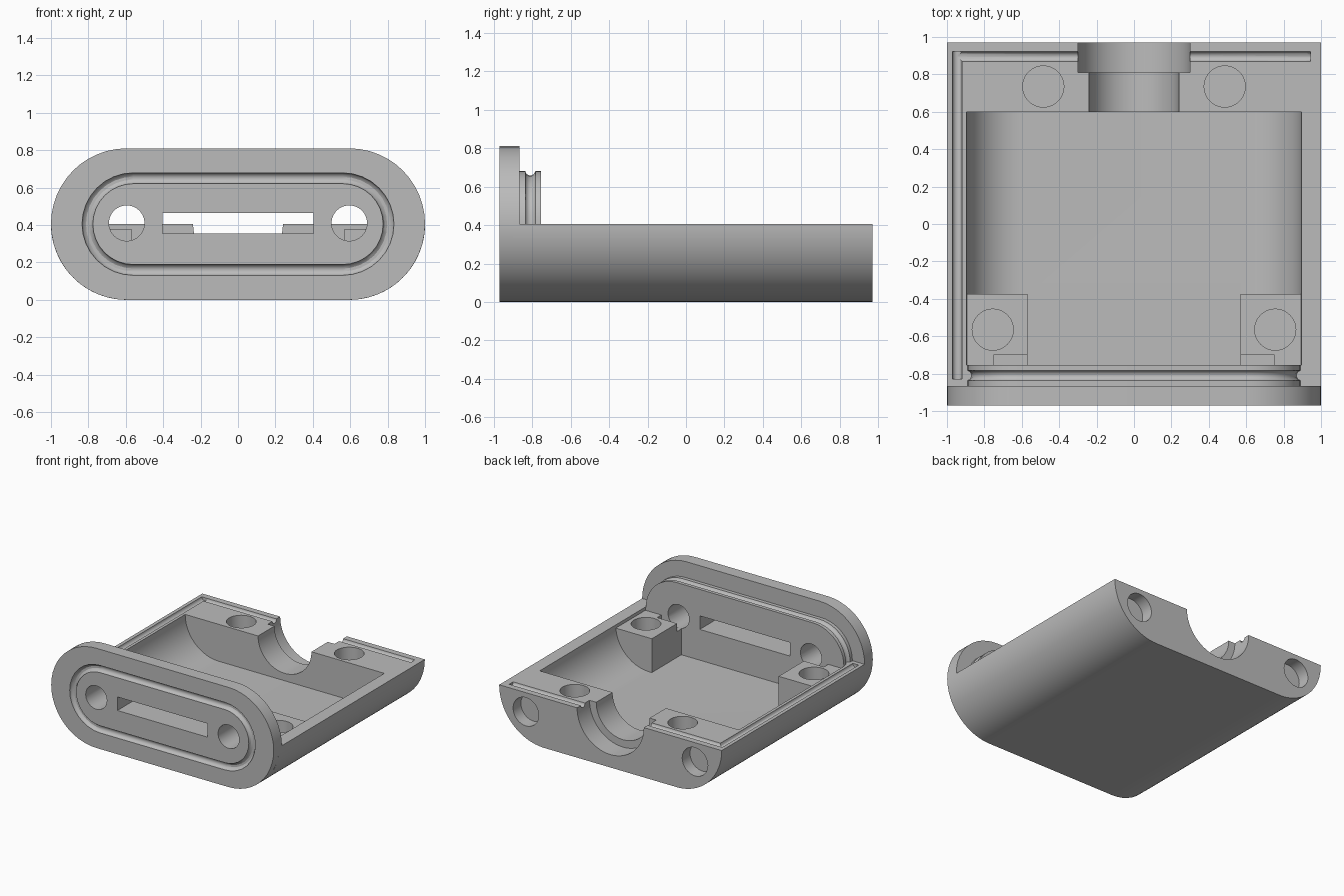
import bpy, bmesh, math
from mathutils import Matrix, Vector

if "Cube" in bpy.data.objects:
    bpy.data.objects.remove(bpy.data.objects["Cube"])

ZC = 0.405          # height of the split line / centre of the stadium outline
SIDES = (-1, 1)

grey = bpy.data.materials.new("matte grey")
grey.diffuse_color = (0.5, 0.5, 0.5, 1)
grey.use_nodes = True
grey.node_tree.nodes["Principled BSDF"].inputs["Base Color"].default_value = grey.diffuse_color


def make(name, bm):
    bmesh.ops.recalc_face_normals(bm, faces=bm.faces[:])
    me = bpy.data.meshes.new(name)
    bm.to_mesh(me)
    bm.free()
    me.materials.append(grey)
    ob = bpy.data.objects.new(name, me)
    bpy.context.collection.objects.link(ob)
    return ob


def stadium(rx, rz, half=False, n=24):
    """Points (x, z) of a pill outline; half gives only the part below ZC."""
    c, pts = rx - rz, []
    spans = [(c, -90, 0), (-c, 180, 270)] if half else [(c, -90, 90), (-c, 90, 270)]
    for cx, a0, a1 in spans:
        for i in range(n + 1):
            a = math.radians(a0 + (a1 - a0) * i / n)
            pts.append((cx + rz * math.cos(a), ZC + rz * math.sin(a)))
    return pts


def prism(name, pts, y0, y1):
    bm = bmesh.new()
    f = bm.faces.new([bm.verts.new((x, y0, z)) for x, z in pts])
    r = bmesh.ops.extrude_face_region(bm, geom=[f])
    vs = [v for v in r["geom"] if isinstance(v, bmesh.types.BMVert)]
    bmesh.ops.translate(bm, verts=vs, vec=(0, y1 - y0, 0))
    return make(name, bm)


def box(name, x0, x1, y0, y1, z0, z1):
    return prism(name, [(x0, z0), (x1, z0), (x1, z1), (x0, z1)], y0, y1)


def rod(name, p, q, r, n=40):
    p, q = Vector(p), Vector(q)
    bm = bmesh.new()
    m = Matrix.Translation((p + q) / 2) @ (q - p).to_track_quat('Z', 'Y').to_matrix().to_4x4()
    bmesh.ops.create_cone(bm, cap_ends=True, segments=n, radius1=r, radius2=r,
                          depth=(q - p).length, matrix=m)
    return make(name, bm)


def pill_ring(name, rx, rz, y, r, n=12):
    """Round cord following a pill outline, used to cut seal grooves."""
    bm = bmesh.new()
    rows = []
    for j in range(n):
        a = 2 * math.pi * (j + 0.5) / n
        d = r * math.cos(a)
        rows.append([bm.verts.new((x, y + r * math.sin(a), z))
                     for x, z in stadium(rx + d, rz + d, n=16)])
    m = len(rows[0])
    for j in range(n):
        for i in range(m):
            k, l = (j + 1) % n, (i + 1) % m
            bm.faces.new((rows[j][i], rows[j][l], rows[k][l], rows[k][i]))
    return make(name, bm)


def combine(ob, tool, op='DIFFERENCE'):
    tool.hide_render = True
    mod = ob.modifiers.new("bool", 'BOOLEAN')
    mod.operation, mod.solver, mod.object = op, 'EXACT', tool
    bpy.context.view_layer.objects.active = ob
    bpy.ops.object.modifier_apply(modifier=mod.name)
    bpy.data.objects.remove(tool, do_unlink=True)


# lower shell with the inner cavity
shell = prism("lower_case", stadium(1, 0.405, half=True), -0.9, 0.97)
combine(shell, prism("cavity", stadium(0.895, 0.3), -0.755, 0.6))

# corner screw posts standing in the cavity
for s in SIDES:
    arc = [(s * x, z) for x, z in stadium(0.93, 0.34, half=True)[:25] if z < 0.38]
    post = prism("post", [(s * 0.57, 0.38), (s * 0.57, 0.065)] + arc + [(s * 0.929, 0.38)],
                 -0.8, -0.375)
    combine(shell, post, 'UNION')
    x0, x1 = sorted((s * 0.5, s * 0.75))
    combine(shell, box("notch", x0, x1, -0.755, -0.70, 0.315, 0.5))

# full height end plate and the grooved plug behind it
plug = prism("plug", stadium(0.89, 0.275), -0.9, -0.755)
combine(plug, pill_ring("plug_groove", 0.895, 0.28, -0.81, 0.027))
combine(shell, prism("end_plate", stadium(1, 0.405), -0.97, -0.865), 'UNION')
combine(shell, plug, 'UNION')

# front seal groove, connector slot and the two round front holes
combine(shell, pill_ring("face_groove", 0.805, 0.245, -0.972, 0.03))
combine(shell, box("slot", -0.405, 0.405, -1.1, -0.70, 0.355, 0.465))
for s in SIDES:
    combine(shell, rod("front_hole", (s * 0.595, -1.1, 0.41), (s * 0.595, -0.70, 0.41), 0.095))

# stepped cable opening in the back wall
combine(shell, rod("cable_bore", (0, 0.5, ZC), (0, 1.1, ZC), 0.24, 64))
combine(shell, rod("cable_collar", (0, 0.81, ZC), (0, 1.1, ZC), 0.3, 64))

for s in SIDES:
    # screw holes from above
    combine(shell, rod("post_hole", (s * 0.755, -0.565, 0.2), (s * 0.755, -0.565, 0.6), 0.11))
    combine(shell, rod("back_hole", (s * 0.485, 0.735, 0.15), (s * 0.485, 0.735, 0.6), 0.11))
    # round pockets in the back face
    combine(shell, rod("back_pocket", (s * 0.76, 0.87, 0.25), (s * 0.76, 1.1, 0.25), 0.115))
    # seal groove along the rim
    combine(shell, rod("side_groove", (s * 0.945, -0.83, ZC), (s * 0.945, 0.921, ZC), 0.026, 16))
    combine(shell, rod("rear_groove", (s * 0.25, 0.895, ZC), (s * 0.945, 0.895, ZC), 0.026, 16))

# smooth the curves, keep the edges crisp
bpy.ops.object.select_all(action='DESELECT')
shell.select_set(True)
bpy.context.view_layer.objects.active = shell
bpy.ops.object.shade_smooth_by_angle(angle=math.radians(30))
